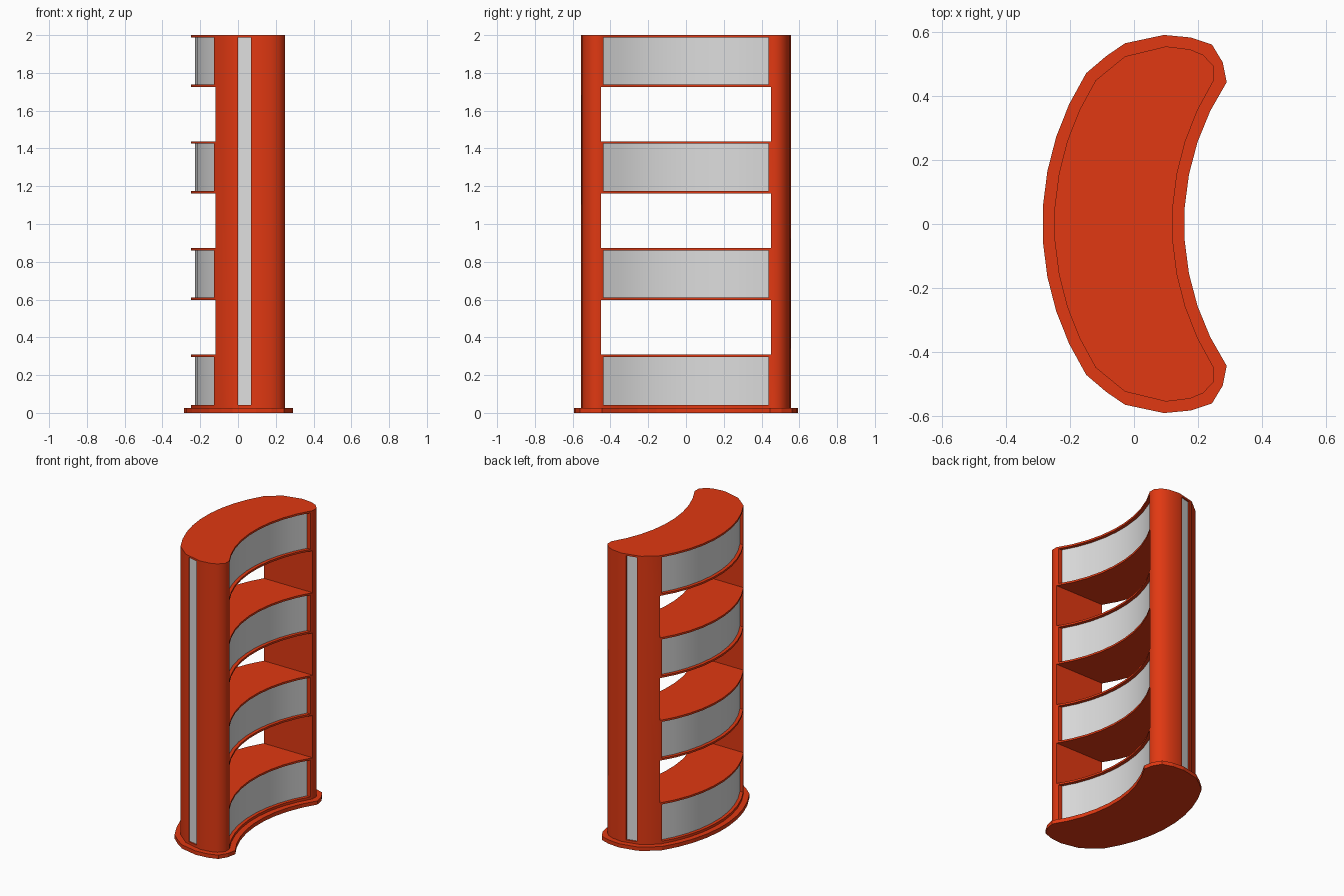
import bpy, bmesh, math

if "Cube" in bpy.data.objects:
    bpy.data.objects.remove(bpy.data.objects["Cube"])

def material(name, rgb):
    m = bpy.data.materials.new(name)
    m.diffuse_color = (*rgb, 1)
    m.use_nodes = True
    m.node_tree.nodes["Principled BSDF"].inputs["Base Color"].default_value = m.diffuse_color
    return m

ORANGE = material("orange red", (0.75, 0.04, 0.006))
GREY = material("light grey", (0.72, 0.72, 0.72))
R = 0.844
OUT_C, IN_C = -0.25 + R, 0.12 + R      # arc centres of the outer and inner curves

def arc(cx, r, y_end, n=9):
    a = math.asin(y_end / r)
    return [(cx - r * math.cos(t), r * math.sin(t))
            for t in (-a + 2 * a * i / n for i in range(n + 1))]

def crescent(off, y_out, y_in, cap=()):
    """Crescent plan; off moves both long curves outward, cap is the +y rounded end."""
    low = [(x, -y) for x, y in reversed(cap)]
    return (arc(OUT_C, R + off, y_out) + list(cap)
            + arc(IN_C, R - off, y_in)[::-1] + low)

def box(x0, x1, y0, y1):
    return [(x0, y0), (x1, y0), (x1, y1), (x0, y1)]

def prisms(name, parts, mat):
    """One object from several (plan, z0, z1) prisms."""
    bm = bmesh.new()
    for plan, z0, z1 in parts:
        f = bm.faces.new([bm.verts.new((x, y, z0)) for x, y in plan])
        top = bmesh.ops.extrude_face_region(bm, geom=[f])["geom"]
        bmesh.ops.translate(bm, vec=(0, 0, z1 - z0),
                            verts=[v for v in top if isinstance(v, bmesh.types.BMVert)])
    bmesh.ops.recalc_face_normals(bm, faces=bm.faces[:])
    me = bpy.data.meshes.new(name)
    bm.to_mesh(me)
    bm.free()
    me.materials.append(mat)
    ob = bpy.data.objects.new(name, me)
    bpy.context.collection.objects.link(ob)
    return ob

def smooth(ob):
    bpy.ops.object.select_all(action='DESELECT')
    ob.select_set(True)
    bpy.context.view_layer.objects.active = ob
    bpy.ops.object.shade_smooth_by_angle(angle=math.radians(48))

# Wide foot plate
foot_cap = [(-0.088, 0.525), (-0.028, 0.566), (0.094, 0.592), (0.178, 0.584),
            (0.244, 0.562), (0.278, 0.506)]
prisms("foot_plate", [(crescent(0.037, 0.472, 0.444, foot_cap), 0, 0.026)], ORANGE)

# Tall body: full crescent, later cut into columns and shelf frames
cap = [(-0.028, 0.525), (0.1, 0.556), (0.175, 0.547), (0.216, 0.53), (0.25, 0.494)]
body = prisms("body_frame", [(crescent(0, 0.45, 0.45, cap), 0.026, 2.0)], ORANGE)

levels = [(0.03, 0.308), (0.597, 0.873), (1.162, 1.438), (1.725, 2.0)]
T = 0.013
cuts = []
for (_, z0), (z1, _) in zip(levels, levels[1:]):          # open gaps
    cuts.append((box(-0.5, 0.5, -0.45, 0.45), z0, z1))
for z0, z1 in levels:                                     # frame openings
    cuts.append((box(-0.5, 0.5, -0.438, 0.438), z0 + T, z1 - T))
for s in (1, -1):                                         # slots in the column ends
    cuts.append(([(0, s * 0.515), (0.07, s * 0.532), (0.07, s * 0.7), (0, s * 0.7)],
                 0.042, 1.987))
cutter = prisms("cutter", cuts, ORANGE)
mod = body.modifiers.new("cut", 'BOOLEAN')
mod.operation, mod.solver, mod.object = 'DIFFERENCE', 'EXACT', cutter
bpy.context.view_layer.objects.active = body
body.select_set(True)
bpy.ops.object.modifier_apply(modifier="cut")
bpy.data.objects.remove(cutter)
smooth(body)

# Curved grey panels set back inside each frame
for i, (z0, z1) in enumerate(levels):
    smooth(prisms(f"shelf_panel_{i + 1}",
                  [(crescent(-0.022, 0.438, 0.438), z0 + T, z1 - T)], GREY))

# Grey strips in the column slots
for s, side in ((1, "back"), (-1, "front")):
    prisms(f"{side}_strip", [([(0, s * 0.514), (0.07, s * 0.531), (0.07, s * 0.539),
                               (0, s * 0.522)], 0.042, 1.987)], GREY)
